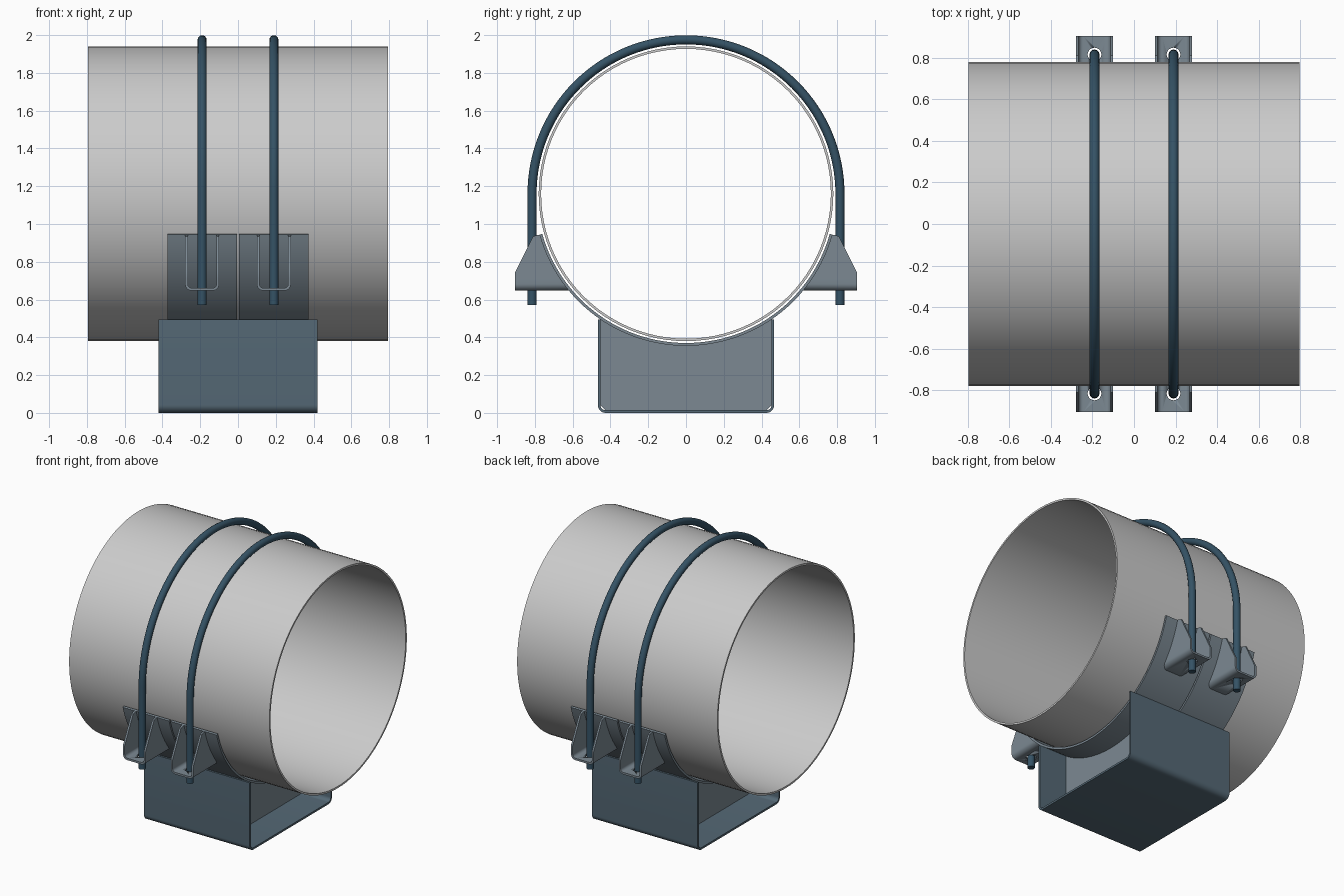
import bpy, bmesh
from math import sin, cos, pi, sqrt, radians

if "Cube" in bpy.data.objects:
    bpy.data.objects.remove(bpy.data.objects["Cube"])

CZ = 1.16          # height of the pipe axis


def material(name, rgb):
    m = bpy.data.materials.new(name)
    m.diffuse_color = (*rgb, 1)
    m.use_nodes = True
    m.node_tree.nodes["Principled BSDF"].inputs["Base Color"].default_value = m.diffuse_color
    return m


PLATE = material("plate_steel", (0.20, 0.25, 0.29))
BASE = material("base_steel", (0.09, 0.14, 0.18))
BOLT = material("bolt_steel", (0.035, 0.085, 0.13))


def loft(name, sections, mat=None, closed=False):
    """Skin a row of equal-sized sections; cap the ends unless closed."""
    bm = bmesh.new()
    rows = [[bm.verts.new(p) for p in s] for s in sections]
    n = len(rows[0])
    pairs = list(zip(rows, rows[1:])) + ([(rows[-1], rows[0])] if closed else [])
    for a, b in pairs:
        for i in range(n):
            j = (i + 1) % n
            bm.faces.new((a[i], a[j], b[j], b[i]))
    if not closed:
        bm.faces.new(rows[0])
        bm.faces.new(rows[-1])
    bmesh.ops.recalc_face_normals(bm, faces=bm.faces)
    me = bpy.data.meshes.new(name)
    bm.to_mesh(me)
    bm.free()
    ob = bpy.data.objects.new(name, me)
    bpy.context.collection.objects.link(ob)
    if mat:
        me.materials.append(mat)
    bpy.ops.object.select_all(action='DESELECT')
    ob.select_set(True)
    bpy.context.view_layer.objects.active = ob
    bpy.ops.object.shade_smooth_by_angle(angle=radians(30))
    return ob


def strip(a, b, x0, x1):
    """Sections of a sheet between two yz outlines, extruded along x."""
    return [[(x0, *p), (x1, *p), (x1, *q), (x0, *q)] for p, q in zip(a, b)]


def arc(r, a0, a1, n, cy=0, cz=CZ):
    return [(cy + r * cos(a0 + (a1 - a0) * i / n), cz + r * sin(a0 + (a1 - a0) * i / n))
            for i in range(n + 1)]


def mirror(ob, x=True, y=False):
    m = ob.modifiers.new("mirror", 'MIRROR')
    m.use_axis = (x, y, False)
    m.use_mirror_merge = False
    bpy.context.view_layer.objects.active = ob
    bpy.ops.object.modifier_apply(modifier=m.name)


# pipe
loft("pipe", strip(arc(0.78, 0, 2 * pi, 96)[:-1], arc(0.767, 0, 2 * pi, 96)[:-1],
                   -0.795, 0.795), closed=True)

# curved saddle plates under the pipe
a0, a1 = pi + radians(15.6), 2 * pi - radians(15.6)
saddle = loft("saddle_plate", strip(arc(0.805, a0, a1, 64), arc(0.79, a0, a1, 64),
                                    0.005, 0.373), PLATE)
mirror(saddle)

# folded base channel
def channel(r, h):
    return ([(-h, 0.495)] + arc(r, pi, 1.5 * pi, 8, -0.425, 0.042)
            + arc(r, 1.5 * pi, 2 * pi, 8, 0.425, 0.042) + [(h, 0.495)])

loft("base_channel", strip(channel(0.042, 0.467), channel(0.028, 0.453), -0.42, 0.42), BASE)

# web plates inside the channel, cut to the saddle curve
ys = [-0.453, -0.425] + [-0.4 + 0.025 * i for i in range(33)] + [0.425, 0.453]
web = loft("web_plate", strip([(y, CZ - sqrt(0.803 ** 2 - y * y)) for y in ys],
                              [(y, 0.014 + max(0, abs(y) - 0.425)) for y in ys],
                              0.182, 0.198), PLATE)
mirror(web)

# folded bolt brackets: U section with a tapered outer edge and a curved inner edge
def y_in(z):
    return sqrt(0.803 ** 2 - (z - CZ) ** 2)

def y_out(z):
    if z > 0.935:
        return 0.81 - (z - 0.935) * 3.5
    return 0.905 - max(0, z - 0.745) * 0.5

def u_section(t):
    legs = [0.943, 0.935, 0.90, 0.86, 0.82, 0.78, 0.745, 0.71]
    r, h = 0.035 - t, 0.09 - t
    left = [(-h, z) for z in legs] + arc(r, pi, 1.5 * pi, 6, -0.055, 0.682)
    return left + [(-x, z) for x, z in reversed(left)]

bracket = loft("bolt_bracket", [
    [(0.19 + p[0], y_in(p[1]), p[1]), (0.19 + p[0], y_out(p[1]), p[1]),
     (0.19 + q[0], y_out(q[1]), q[1]), (0.19 + q[0], y_in(q[1]), q[1])]
    for p, q in zip(u_section(0), u_section(0.014))], PLATE)

# bolt hole in the bracket floor
cutter = loft("hole_cutter", [[(0.19 + 0.033 * cos(i * pi / 12), 0.815 + 0.033 * sin(i * pi / 12), z)
                               for i in range(24)] for z in (0.6, 0.7)], PLATE)
cutter.hide_render = True
cut = bracket.modifiers.new("hole", 'BOOLEAN')
cut.operation, cut.object, cut.solver = 'DIFFERENCE', cutter, 'EXACT'
bpy.context.view_layer.objects.active = bracket
bpy.ops.object.modifier_apply(modifier=cut.name)
bpy.data.objects.remove(cutter)
mirror(bracket, True, True)

# U bolts: straight legs joined by a half circle
R, r = 0.815, 0.024
path = ([(R, 0.57, 0)] + [(R * cos(t), CZ + R * sin(t), t) for t in [pi * i / 64 for i in range(65)]]
        + [(-R, 0.57, pi)])
bolt = loft("u_bolt", [[(0.19 + r * sin(k * pi / 8), y + r * cos(k * pi / 8) * cos(t),
                         z + r * cos(k * pi / 8) * sin(t)) for k in range(16)]
                       for y, z, t in path], BOLT)
mirror(bolt)
